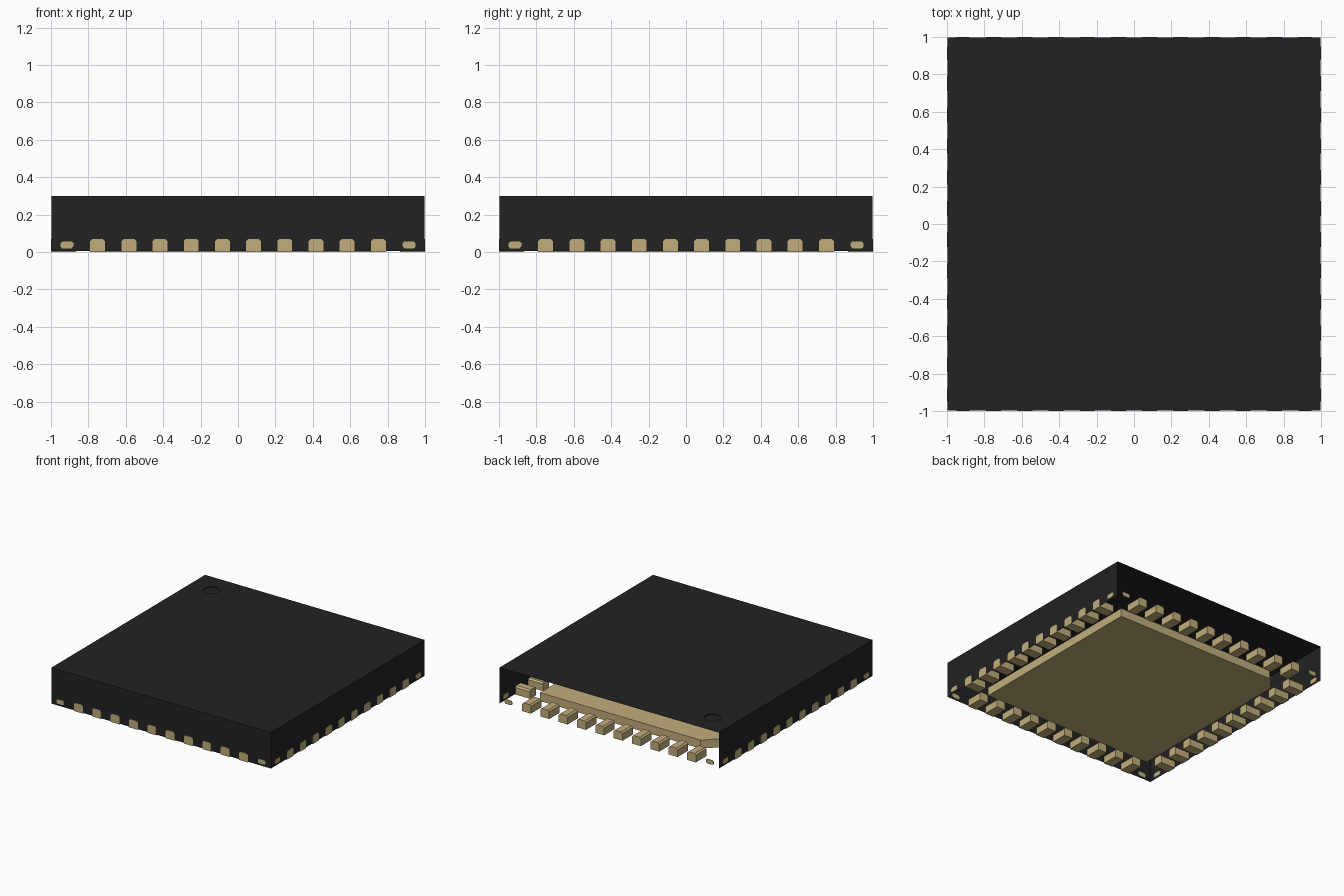
import bpy, bmesh, math
from mathutils import Matrix

cube = bpy.data.objects.get("Cube")
if cube:
    bpy.data.objects.remove(cube, do_unlink=True)


def material(name, rgb):
    m = bpy.data.materials.new(name)
    m.use_nodes = True
    m.diffuse_color = (*rgb, 1)
    bsdf = m.node_tree.nodes["Principled BSDF"]
    bsdf.inputs["Base Color"].default_value = (*rgb, 1)
    bsdf.inputs["Roughness"].default_value = 0.7
    return m


BLACK = material("black plastic", (0.016, 0.016, 0.016))
TAN = material("tan metal", (0.533, 0.423, 0.202))


def finish(bm, name, mat):
    me = bpy.data.meshes.new(name)
    bm.to_mesh(me)
    bm.free()
    me.materials.append(mat)
    ob = bpy.data.objects.new(name, me)
    bpy.context.collection.objects.link(ob)
    return ob


def extrude_profile(bm, points, offset):
    """Closed prism: polygon points moved by the offset vector."""
    a = [bm.verts.new(p) for p in points]
    b = [bm.verts.new([c + o for c, o in zip(p, offset)]) for p in points]
    bm.faces.new(a)
    bm.faces.new(b[::-1])
    n = len(a)
    for i in range(n):
        bm.faces.new((a[i], b[i], b[(i + 1) % n], a[(i + 1) % n]))


# Package shell: top and three walls, open underneath and at the back
H, Z0, Z1 = 0.998, 0.005, 0.30
DOT, R, DEPTH = (-0.805, 0.805), 0.062, 0.008
bm = bmesh.new()
corners = [(-H, H), (-H, -H), (H, -H), (H, H)]
top = [bm.verts.new((x, y, Z1)) for x, y in corners]
low = [bm.verts.new((x, y, Z0)) for x, y in corners]
for i in range(3):
    bm.faces.new((top[i], low[i], low[i + 1], top[i + 1]))

# Orientation dot: shallow round recess in the top
SEG = 32
ring, floor = [], []
for i in range(SEG):
    a = 2 * math.pi * i / SEG
    x, y = DOT[0] + R * math.cos(a), DOT[1] + R * math.sin(a)
    ring.append(bm.verts.new((x, y, Z1)))
    floor.append(bm.verts.new((x, y, Z1 - DEPTH)))
bm.faces.new(floor)
for i in range(SEG):
    j = (i + 1) % SEG
    bm.faces.new((ring[i], ring[j], floor[j], floor[i]))
rim = []
for loop in (top, ring):
    for i, v in enumerate(loop):
        w = loop[(i + 1) % len(loop)]
        rim.append(bm.edges.get((v, w)) or bm.edges.new((v, w)))
bmesh.ops.triangle_fill(bm, edges=rim, use_beauty=True, normal=(0, 0, 1))
bmesh.ops.recalc_face_normals(bm, faces=bm.faces[:])
bm.normal_update()
if max(bm.faces, key=lambda f: abs(f.normal.z) * f.calc_area()).normal.z < 0:
    bmesh.ops.reverse_faces(bm, faces=bm.faces[:])
finish(bm, "package_body", BLACK)

# Large centre pad with one chamfered corner beside the dot
P, C, T = 0.78, 0.10, 0.07
bm = bmesh.new()
outline = [(-P, -P), (P, -P), (P, P), (C - P, P), (-P, P - C)]
extrude_profile(bm, [(x, y, 0) for x, y in outline], (0, 0, T))
bmesh.ops.recalc_face_normals(bm, faces=bm.faces[:])
finish(bm, "centre_pad", TAN)

# Ten contact pads and two tie bar ends on each side
W, B = 0.04, 0.012
pad = [(-W, 0), (W, 0), (W, T - B), (W - B, T), (B - W, T), (-W, T - B)]
bar = [(-0.035, 0.03), (-0.025, 0.02), (0.025, 0.02), (0.035, 0.03),
       (0.035, 0.047), (0.025, 0.057), (-0.025, 0.057), (-0.035, 0.047)]
for k, side in enumerate(("front", "left", "back", "right")):
    turn = Matrix.Rotation(k * math.pi / 2, 4, 'Z')
    bm = bmesh.new()
    for i in range(10):
        c = (i - 4.5) / 6
        extrude_profile(bm, [(c + x, -1, z) for x, z in pad], (0, 0.135, 0))
    bmesh.ops.recalc_face_normals(bm, faces=bm.faces[:])
    bm.transform(turn)
    finish(bm, side + "_contacts", TAN)

    bm = bmesh.new()
    for c in (-0.915, 0.915):
        extrude_profile(bm, [(c + x, -1, z) for x, z in bar], (0, 0.004, 0))
    bmesh.ops.recalc_face_normals(bm, faces=bm.faces[:])
    bm.transform(turn)
    finish(bm, side + "_tie_bar_ends", TAN)
